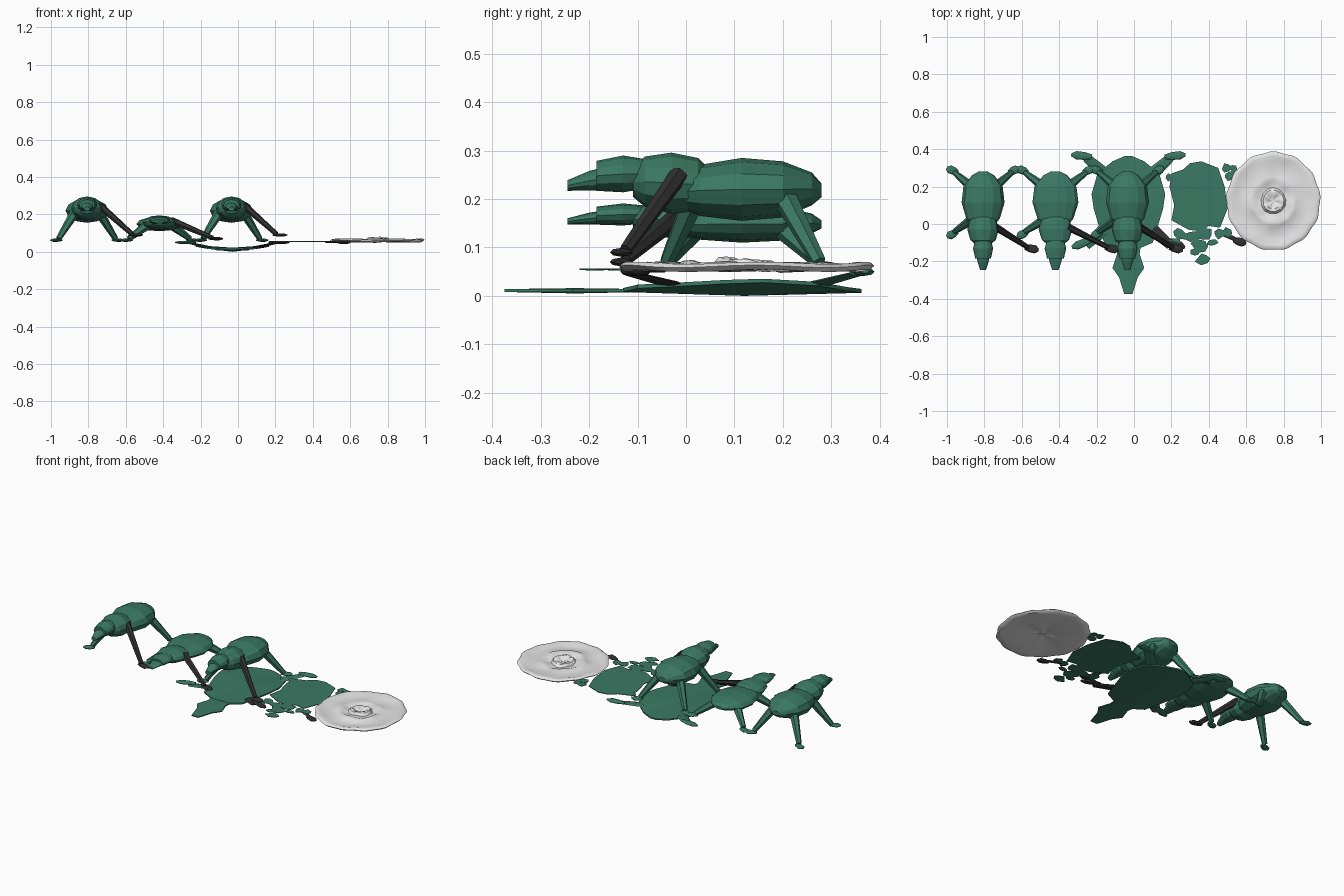
import bpy, bmesh, random
from math import sin, cos, pi, tau
from mathutils import Vector

if "Cube" in bpy.data.objects:
    bpy.data.objects.remove(bpy.data.objects["Cube"])
random.seed(4)


def material(name, colour):
    mat = bpy.data.materials.new(name)
    mat.use_nodes = True
    mat.diffuse_color = (*colour, 1)
    mat.node_tree.nodes["Principled BSDF"].inputs["Base Color"].default_value = (*colour, 1)
    return mat


green = material("shell green", (0.043, 0.19, 0.125))
black = material("charcoal", (0.03, 0.03, 0.03))
white = material("pale grey", (0.78, 0.78, 0.78))


def finish(bm, name, mat):
    bmesh.ops.recalc_face_normals(bm, faces=bm.faces)
    mesh = bpy.data.meshes.new(name)
    bm.to_mesh(mesh)
    bm.free()
    mesh.materials.append(mat)
    obj = bpy.data.objects.new(name, mesh)
    bpy.context.collection.objects.link(obj)
    return obj


def loft(name, rings, mat):
    """Skin a list of equal point rings and cap both ends."""
    bm = bmesh.new()
    loops = [[bm.verts.new(p) for p in ring] for ring in rings]
    n = len(loops[0])
    for a, b in zip(loops, loops[1:]):
        for i in range(n):
            j = (i + 1) % n
            bm.faces.new((a[i], a[j], b[j], b[i]))
    bm.faces.new(loops[0])
    bm.faces.new(loops[-1])
    return finish(bm, name, mat)


def limb(name, start, end, r1, r2, mat, flat=1.0):
    """Tapered six-sided rod between two points."""
    start, end = Vector(start), Vector(end)
    axis = (end - start).normalized()
    side = axis.cross(Vector((0, 0, 1))).normalized()
    up = side.cross(axis) * flat
    rings = [[c + side * r * cos(tau * i / 6) + up * r * sin(tau * i / 6) for i in range(6)]
             for c, r in ((start, r1), (end, r2))]
    return loft(name, rings, mat)


def foot(name, centre, heading, length, mat):
    """Small flat pointed pad."""
    centre, heading = Vector(centre), Vector(heading).normalized() * length
    side = Vector((-heading.y, heading.x, 0)).normalized()
    rings = []
    for t, r in ((-1, 0.012), (-0.3, 0.021), (0.5, 0.022), (1, 0.008)):
        c = centre + heading * t
        rings.append([c + side * r * cos(tau * i / 8) + Vector((0, 0, r * 0.4 * sin(tau * i / 8)))
                      for i in range(8)])
    return loft(name, rings, mat)


# Body sections: y, half width, half height, centre height
SECTIONS = {
    "abdomen": [(-0.01, .06, .035, .215), (.03, .09, .053, .218), (.115, .115, .065, .22),
                (.2, .105, .058, .22), (.26, .06, .034, .221), (.28, .025, .014, .218)],
    "thorax": [(-.11, .04, .03, .235), (-.085, .068, .052, .236), (-.03, .084, .063, .233),
               (.025, .07, .055, .23), (.05, .04, .03, .23)],
    "head": [(-.08, .04, .03, .252), (-.13, .054, .038, .252), (-.185, .042, .031, .248)],
    "snout": [(-.17, .036, .024, .242), (-.2, .03, .02, .238), (-.245, .016, .011, .228)],
}


def creature(tag, x, squash, wide):
    def height(z):
        return 0.155 + (z - 0.155) * squash - (1 - squash) * 0.1125

    for part, sections in SECTIONS.items():
        rings = [[(x + wide * rx * cos(tau * i / 12), y, height(zc + rz * sin(tau * i / 12)))
                  for i in range(12)] for y, rx, rz, zc in sections]
        loft(f"{tag}_{part}", rings, green)
    # Three green legs
    for name, s, hip, ankle in (("rear_right", -1, .2, .275), ("rear_left", 1, .2, .275),
                                ("front_right", -1, .02, -.04)):
        limb(f"{tag}_{name}_leg", (x + s * .065, hip, height(.21)),
             (x + s * .152 * wide, ankle, .07), .026, .015, green)
        away = 0.4 if ankle > 0 else -0.5
        foot(f"{tag}_{name}_foot", (x + s * .165 * wide, ankle + away * .03, .062),
             (s, away, 0), .032, green)
    # Dark reaching arm
    reach = .24 + (wide - 1) * .6
    wrist = .095 if squash == 1 else .075
    limb(f"{tag}_dark_arm", (x + .065, -.015, height(.25)), (x + reach, -.125, wrist),
         .02, .013, black)
    foot(f"{tag}_dark_hand", (x + reach + .02, -.132, wrist - .005), (1, -.2, 0), .038, black)


creature("standing_right", -.807, 1, 1)
creature("crouching", -.42, .6, 1.07)
creature("standing_left", -.035, 1, 1)


def plate(name, outline, top, bottom, mat, rim=lambda x, y: 0.0, thick=0.004):
    """Flat slab with a slightly domed top and bottom fan."""
    bm = bmesh.new()
    mid = sum((Vector(p) for p in outline), Vector((0, 0))) / len(outline)
    hubs = [bm.verts.new((*mid, z)) for z in (top, bottom)]
    loops = [[bm.verts.new((x, y, rim(x, y) + d)) for x, y in outline] for d in (thick / 2, -thick / 2)]
    n = len(outline)
    for i in range(n):
        j = (i + 1) % n
        for hub, loop in zip(hubs, loops):
            bm.faces.new((hub, loop[i], loop[j]))
        bm.faces.new((loops[0][i], loops[0][j], loops[1][j], loops[1][i]))
    return finish(bm, name, mat)


# Large flattened creature underneath, mirrored outline
MIDDLE = -.03


def mirrored(half):
    return [(MIDDLE + x, y) for x, y in half] + [(MIDDLE - x, y) for x, y in reversed(half)]


def dish(x, y):
    return .01 + .55 * (x - MIDDLE) ** 2


plate("flattened_body", mirrored([(.02, .363), (.085, .335), (.165, .27), (.197, .16), (.185, .08),
                                  (.155, -.02), (.13, -.1), (.06, -.13)]),
      .022, 0, green, dish, .008)
plate("flattened_head", mirrored([(.07, -.09), (.06, -.16), (.085, -.235), (.05, -.285), (.022, -.375)]),
      .016, .005, green, lambda x, y: .011, .006)
for side in (-1, 1):
    tone = "right" if side < 0 else "left"
    for end, shoulder, tip in (("rear", .27, .365), ("front", -.03, -.105)):
        mat = black if (end == "front" and side > 0) else green
        limb(f"flattened_{end}_{tone}_limb", (MIDDLE + side * .13, shoulder, .024),
             (MIDDLE + side * .225, tip - .01, .046), .034, .024, mat, .2)
        foot(f"flattened_{end}_{tone}_foot", (MIDDLE + side * .25, tip, .05),
             (side, .1 if tip > 0 else -.4, 0), .056, mat)


# Torn sheet of shell with loose scraps
def level(x, y):
    return .055


plate("torn_sheet", [(.36, .335), (.45, .3), (.485, .2), (.5, .08), (.46, -.02), (.4, -.01), (.36, -.04),
                     (.29, -.03), (.2, .02), (.215, .1), (.19, .2), (.2, .27), (.26, .29), (.3, .325)],
      .058, .052, green, level, .003)
scraps = [(.24, -.05, .05), (.31, -.07, .055), (.38, -.06, .05), (.35, -.12, .05), (.37, -.185, .045),
          (.33, -.15, .03), (.42, -.1, .035), (.46, -.05, .04), (.19, .25, .03), (.51, .26, .04),
          (.53, .3, .03), (.49, .3, .03), (.22, -.1, .035), (.5, -.05, .04)]
for k, (x, y, size) in enumerate(scraps):
    points = []
    for i in range(7):
        r = size * random.uniform(.55, 1.15)
        points.append((x + r * cos(tau * i / 7), y + r * .75 * sin(tau * i / 7)))
    plate(f"torn_scrap_{k + 1}", points, .057, .052, green, level, .003)
limb("sheet_dark_limb", (.47, -.05, .052), (.56, -.09, .052), .012, .012, black, .4)
foot("sheet_dark_foot", (.565, -.095, .05), (1, -.3, 0), .035, black)

# Wavy pale disc with raised rings
profile = [(.006, .06), (.025, .064), (.04, .075), (.055, .074), (.066, .059), (.09, .061), (.105, .068),
           (.125, .066), (.14, .06), (.2, .061), (.225, .068), (.242, .068), (.25, .061), (.24, .052),
           (.21, .053), (.07, .054), (.055, .058), (.006, .056)]
rings = []
for r, z in profile:
    ring = []
    for i in range(72):
        a = tau * i / 72
        wob = 1 + .014 * sin(13 * a) + .02 * sin(3 * a + 40 * r) * (r < .2)
        lift = .0025 * sin(5 * a + 30 * r) + (.004 * sin(a + pi) if .03 < r < .13 else 0)
        ring.append((.745 + r * wob * cos(a), .123 + 1.05 * r * wob * sin(a), z + lift))
    rings.append(ring)
disc = loft("wavy_disc", rings, white)
bpy.ops.object.select_all(action="DESELECT")
disc.select_set(True)
bpy.context.view_layer.objects.active = disc
bpy.ops.object.shade_smooth_by_angle(angle=pi / 4)
